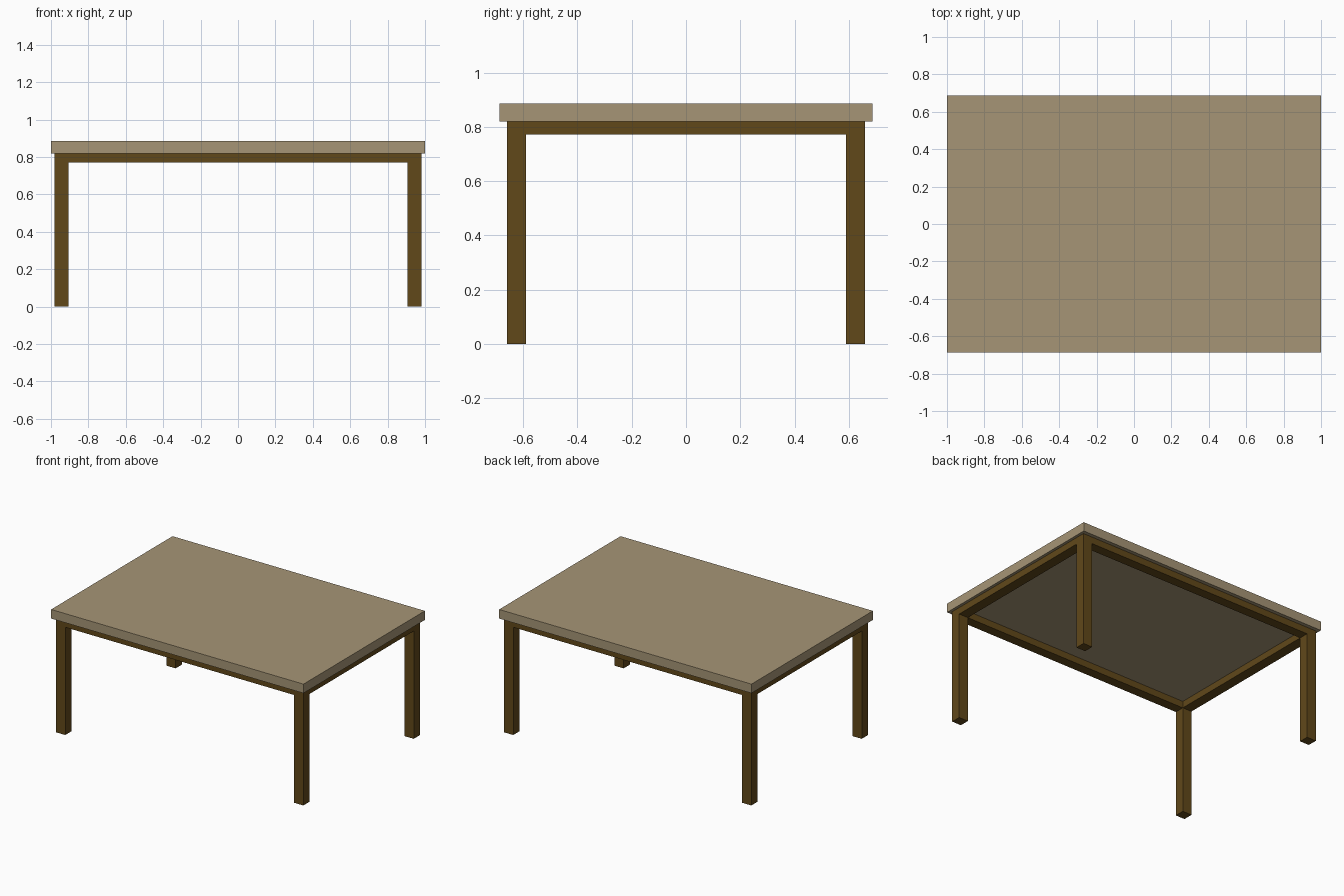
import bpy

if "Cube" in bpy.data.objects:
    bpy.data.objects.remove(bpy.data.objects["Cube"])

TOP_X, TOP_Y = 1.0, 0.687        # tabletop half sizes
LEG_X, LEG_Y = 0.98, 0.66        # outer faces of the legs
LEG_W, LEG_D = 0.073, 0.07       # leg section
RAIL_Z, UNDER_Z, TOP_Z = 0.772, 0.82, 0.885


def material(name, colour):
    mat = bpy.data.materials.new(name)
    mat.diffuse_color = (*colour, 1)
    mat.use_nodes = True
    mat.node_tree.nodes["Principled BSDF"].inputs["Base Color"].default_value = mat.diffuse_color
    return mat


def box(name, low, high, mat):
    centre = [(a + b) / 2 for a, b in zip(low, high)]
    bpy.ops.mesh.primitive_cube_add(size=1, location=centre)
    obj = bpy.context.object
    obj.name = name
    obj.scale = [b - a for a, b in zip(low, high)]
    bpy.ops.object.transform_apply(location=False, rotation=False, scale=True)
    obj.data.materials.append(mat)
    return obj


light_wood = material("light_wood", (0.38, 0.30, 0.18))
dark_wood = material("dark_wood", (0.12, 0.065, 0.01))

# Tabletop slab
box("tabletop", (-TOP_X, -TOP_Y, UNDER_Z), (TOP_X, TOP_Y, TOP_Z), light_wood)

inner_x, inner_y = LEG_X - LEG_W, LEG_Y - LEG_D


def span(sign, inner, outer):
    return sorted((sign * inner, sign * outer))


# Square legs at the four corners
for sx, side in ((-1, "left"), (1, "right")):
    x0, x1 = span(sx, inner_x, LEG_X)
    for sy, end in ((-1, "front"), (1, "back")):
        y0, y1 = span(sy, inner_y, LEG_Y)
        box(f"{end}_{side}_leg", (x0, y0, 0), (x1, y1, UNDER_Z), dark_wood)
    # Side rail, flush with the legs
    box(f"{side}_rail", (x0, -inner_y, RAIL_Z), (x1, inner_y, UNDER_Z), dark_wood)

# Front and back rails, flush with the legs
for sy, end in ((-1, "front"), (1, "back")):
    y0, y1 = span(sy, inner_y, LEG_Y)
    box(f"{end}_rail", (-inner_x, y0, RAIL_Z), (inner_x, y1, UNDER_Z), dark_wood)
